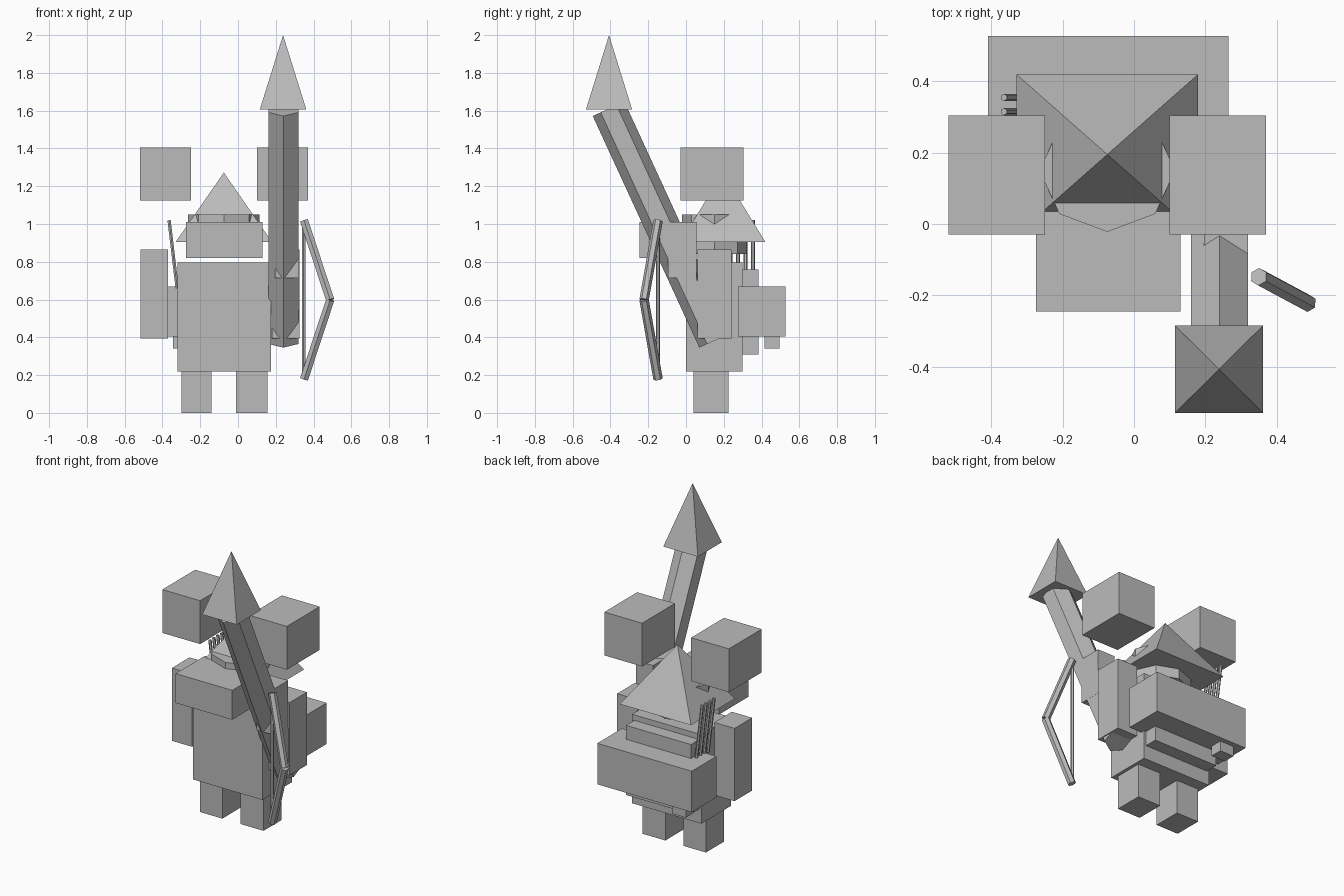
import bpy
import math
from mathutils import Vector, Matrix

if "Cube" in bpy.data.objects:
    bpy.data.objects.remove(bpy.data.objects["Cube"])

grey = bpy.data.materials.new("plain grey")
grey.diffuse_color = (0.5, 0.5, 0.5, 1)
grey.use_nodes = True
grey.node_tree.nodes["Principled BSDF"].inputs["Base Color"].default_value = grey.diffuse_color


def mesh_object(name, verts, faces):
    me = bpy.data.meshes.new(name)
    me.from_pydata(verts, [], faces)
    me.materials.append(grey)
    ob = bpy.data.objects.new(name, me)
    bpy.context.collection.objects.link(ob)
    return ob


def box(name, xr, yr, zr):
    verts = [(x, y, z) for z in zr for y in yr for x in xr]
    return mesh_object(name, verts, [(0, 2, 3, 1), (4, 5, 7, 6), (0, 1, 5, 4),
                                     (2, 6, 7, 3), (0, 4, 6, 2), (1, 3, 7, 5)])


def pyramid(name, xr, yr, z0, z1):
    (x0, x1), (y0, y1) = xr, yr
    verts = [(x0, y0, z0), (x1, y0, z0), (x1, y1, z0), (x0, y1, z0),
             ((x0 + x1) / 2, (y0 + y1) / 2, z1)]
    return mesh_object(name, verts, [(3, 2, 1, 0), (0, 1, 4), (1, 2, 4), (2, 3, 4), (3, 0, 4)])


def prism(name, a, b, n, rx, ry):
    """n-sided rod from a to b, one corner towards the front."""
    a, b = Vector(a), Vector(b)
    d = (b - a).normalized()
    side = Vector((0, 1, 0)).cross(d).normalized()
    fwd = d.cross(side)
    ring = [side * rx * math.sin(2 * math.pi * i / n) - fwd * ry * math.cos(2 * math.pi * i / n)
            for i in range(n)]
    verts = [a + r for r in ring] + [b + r for r in ring]
    faces = [(i, (i + 1) % n, n + (i + 1) % n, n + i) for i in range(n)]
    faces += [tuple(reversed(range(n))), tuple(range(n, 2 * n))]
    return mesh_object(name, verts, faces)


# Body, legs and arms
box("torso", (-0.32, 0.175), (0.0, 0.30), (0.22, 0.795))
box("back_plate", (-0.305, 0.16), (0.28, 0.385), (0.31, 0.76))
box("left_leg", (-0.30, -0.14), (0.04, 0.225), (0, 0.22))
box("right_leg", (-0.01, 0.155), (0.04, 0.225), (0, 0.22))
box("left_arm", (-0.515, -0.37), (0.06, 0.24), (0.395, 0.865))
box("right_arm", (0.18, 0.325), (0.06, 0.24), (0.395, 0.865))
box("right_hand", (0.197, 0.32), (-0.095, 0.055), (0.715, 1.01))

# Head, face block and hat
prism("head", (-0.075, 0.15, 0.84), (-0.075, 0.15, 1.05), 8, 0.19, 0.172)
box("face_block", (-0.275, 0.13), (-0.245, 0.055), (0.82, 1.01))
pyramid("hat", (-0.33, 0.18), (-0.03, 0.42), 0.905, 1.272)

# Floating shoulder blocks
box("left_shoulder_block", (-0.52, -0.25), (-0.03, 0.305), (1.125, 1.405))
box("right_shoulder_block", (0.10, 0.37), (-0.03, 0.305), (1.125, 1.405))

# Backpack with hanging block and a row of arrows
box("backpack", (-0.41, 0.265), (0.275, 0.527), (0.405, 0.67))
box("pack_block", (-0.345, -0.245), (0.415, 0.495), (0.34, 0.41))
for i in range(4):
    y = 0.355 - 0.04 * i
    prism(f"arrow_{i + 1}", (-0.322, y, 0.66), (-0.365, y, 1.02), 6, 0.01, 0.01)

# Spear
prism("spear_shaft", (0.24, 0.154, 0.384), (0.24, -0.41, 1.61), 6, 0.092, 0.092)
pyramid("spear_head", (0.115, 0.362), (-0.53, -0.285), 1.605, 2.0)

# Bow
grip = (0.488, -0.222, 0.598)
for name, z in (("upper", 1.017), ("lower", 0.18)):
    prism(f"bow_{name}_limb", (0.35, -0.148, z), grip, 6, 0.025, 0.025)
prism("bow_string", (0.348, -0.148, 0.2), (0.348, -0.148, 1.0), 6, 0.011, 0.011)
